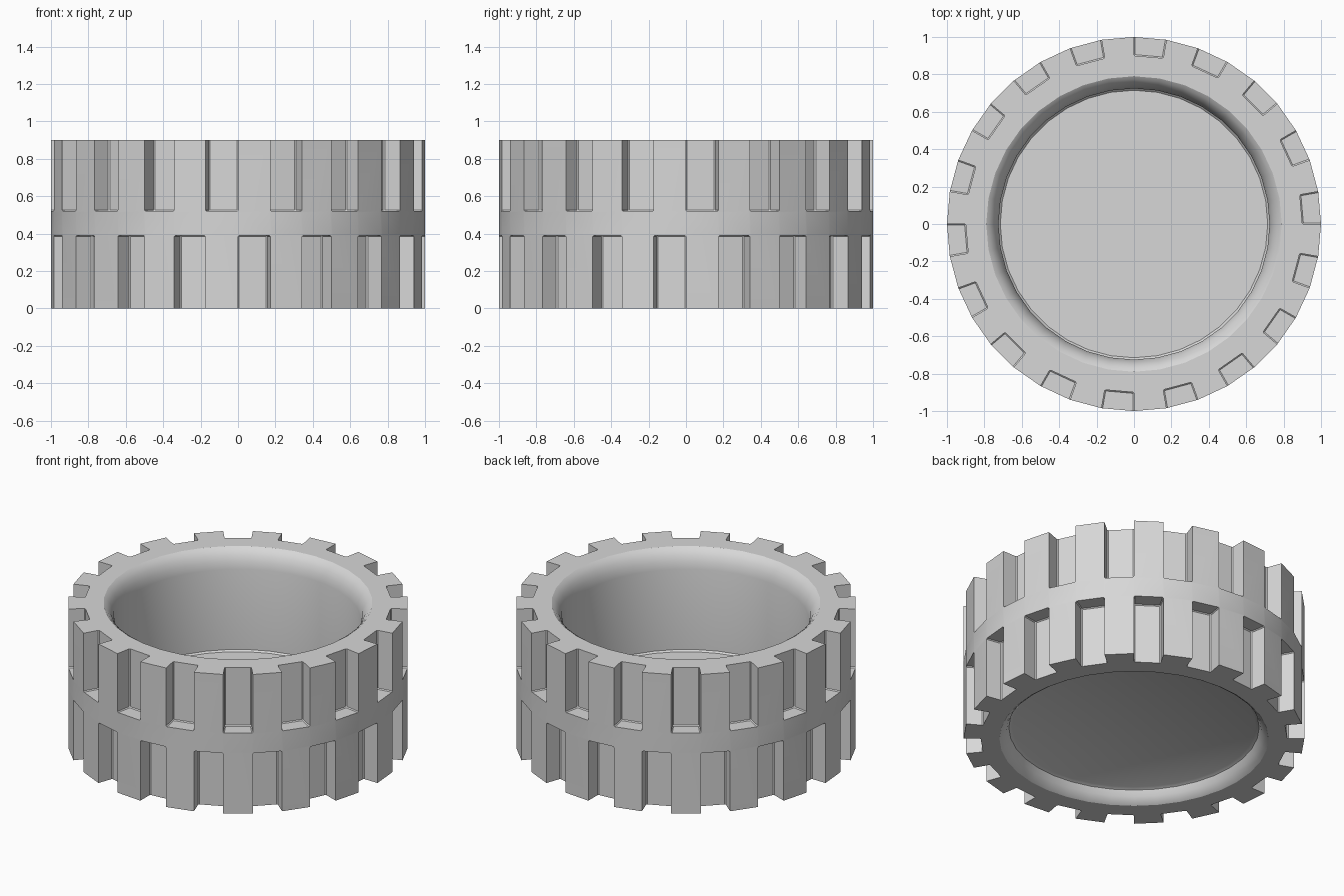
import bpy, bmesh, math

if "Cube" in bpy.data.objects:
    bpy.data.objects.remove(bpy.data.objects["Cube"])

N = 36                                   # sides around the tyre
H, Z_LOW, Z_HIGH = 0.90, 0.39, 0.52      # height and edges of the middle band
R_OUT, R_NOTCH = 1.0, 0.90

rubber = bpy.data.materials.new("light_grey")
rubber.diffuse_color = (0.68, 0.68, 0.68, 1)
rubber.use_nodes = True
rubber.node_tree.nodes["Principled BSDF"].inputs["Base Color"].default_value = rubber.diffuse_color

bm = bmesh.new()


def ring(r, z):
    return [bm.verts.new((r * math.cos(2 * math.pi * i / N),
                          r * math.sin(2 * math.pi * i / N), z)) for i in range(N)]


def quad(a, b, i):
    j = (i + 1) % N
    return bm.faces.new((a[i], a[j], b[j], b[i]))


soft_edges = []


def tread(rim_out, rim_in, floor_out, floor_in, start):
    """Alternating lugs and notches between a rim and the middle band."""
    for i in range(N):
        if i % 2 != start:
            quad(rim_out, floor_out, i)          # lug outside
            quad(rim_out, rim_in, i)             # lug end
        else:
            quad(rim_in, floor_in, i)            # notch back
            quad(floor_in, floor_out, i)         # notch floor
            j = (i + 1) % N
            for k in (i, j):                     # notch sides
                bm.faces.new((rim_out[k], rim_in[k], floor_in[k], floor_out[k]))
            soft_edges.extend(bm.edges.get(p) for p in (
                (floor_in[i], floor_in[j]),
                (floor_in[i], floor_out[i]), (floor_in[j], floor_out[j]),
                (floor_in[i], rim_in[i]), (floor_in[j], rim_in[j])))


# Outer tread: middle band with staggered notches above and below
out = [ring(R_OUT, z) for z in (0, Z_LOW, Z_HIGH, H)]
inn = [ring(R_NOTCH, z) for z in (0, Z_LOW, Z_HIGH, H)]
for i in range(N):
    quad(out[1], out[2], i)
tread(out[3], inn[3], out[2], inn[2], 0)
tread(out[0], inn[0], out[1], inn[1], 1)

# Deep well above and shallow dish below, both with rounded lips
lip = [(0.79, 0.0), (0.772, 0.012), (0.75, 0.04), (0.735, 0.075)]
upper = [inn[3]] + [ring(r, H - z) for r, z in lip + [(0.725, 0.12)]]
upper += [ring(0.725, 0.26), ring(0.715, 0.25)]
lower = [inn[0]] + [ring(r, z) for r, z in lip] + [ring(0.715, 0.085)]
for rings in (lower, upper):
    for a, b in zip(rings, rings[1:]):
        for i in range(N):
            quad(a, b, i)
    bm.faces.new(rings[-1])

bmesh.ops.recalc_face_normals(bm, faces=bm.faces)
bmesh.ops.bevel(bm, geom=soft_edges, offset=0.006, segments=1,
                affect='EDGES', clamp_overlap=True)
bmesh.ops.recalc_face_normals(bm, faces=bm.faces)

mesh = bpy.data.meshes.new("tyre")
bm.to_mesh(mesh)
bm.free()
mesh.materials.append(rubber)
tyre = bpy.data.objects.new("tyre", mesh)
bpy.context.collection.objects.link(tyre)
bpy.context.view_layer.objects.active = tyre
tyre.select_set(True)
bpy.ops.object.shade_smooth_by_angle(angle=math.radians(28))
